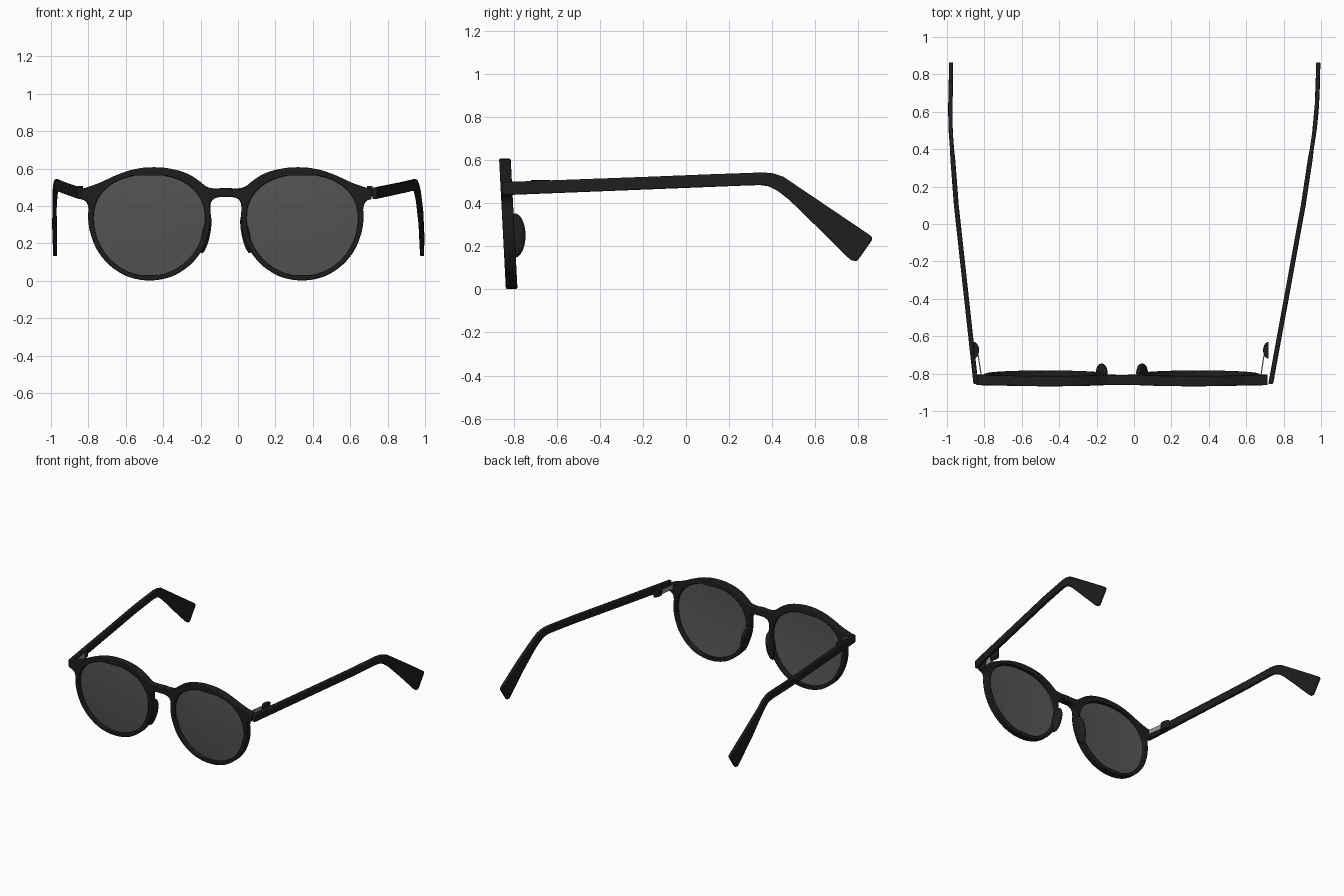
import bpy, bmesh, math
from mathutils import Matrix

if "Cube" in bpy.data.objects:
    bpy.data.objects.remove(bpy.data.objects["Cube"])

CX = -0.065          # symmetry axis of the front frame
SLOPE = 0.052        # forward tilt of the front


def material(name, col):
    m = bpy.data.materials.new(name)
    m.diffuse_color = col
    m.use_nodes = True
    m.node_tree.nodes["Principled BSDF"].inputs["Base Color"].default_value = m.diffuse_color
    return m


BLACK = material("black_acetate", (0.013, 0.013, 0.013, 1))
GLASS = material("dark_glass", (0.09, 0.09, 0.09, 0.9))
METAL = material("steel", (0.3, 0.3, 0.3, 1))


def finish(name, mesh, mat, bevel=0.0):
    ob = bpy.data.objects.new(name, mesh)
    bpy.context.scene.collection.objects.link(ob)
    mesh.materials.clear()
    mesh.materials.append(mat)
    if bevel:
        b = ob.modifiers.new("bevel", 'BEVEL')
        b.width, b.segments, b.limit_method = bevel, 2, 'ANGLE'
        b.angle_limit = math.radians(50)
        b.use_clamp_overlap = False
    bpy.ops.object.select_all(action='DESELECT')
    ob.select_set(True)
    bpy.context.view_layer.objects.active = ob
    bpy.ops.object.shade_smooth_by_angle(angle=math.radians(35))
    return ob


def from_bmesh(name, bm, mat, bevel=0.0):
    bmesh.ops.recalc_face_normals(bm, faces=bm.faces)
    me = bpy.data.meshes.new(name)
    bm.to_mesh(me)
    bm.free()
    return finish(name, me, mat, bevel)


def tilt(z):
    return -0.841 + (0.607 - z) * SLOPE


def lens_outline(side, n=48):
    pts = []
    for i in range(n):
        a = 2 * math.pi * i / n
        c, s = math.cos(a), math.sin(a)
        e = 2 / 2.2 if s > 0 else 1
        x = 0.409 + 0.298 * math.copysign(abs(c) ** e, c)
        z = 0.335 + (0.233 if s > 0 else 0.31) * math.copysign(abs(s) ** e, s)
        pts.append((CX + side * x, z))
    return pts


# Front frame: half outline from the bridge top, around the rim, to the bridge underside
half = [(0, .497), (.065, .494), (.10, .502), (.14, .532), (.20, .570), (.29, .598),
        (.39, .607), (.49, .596), (.58, .567), (.68, .522), (.78, .488), (.78, .437),
        (.752, .426), (.736, .395), (.737, .34), (.72, .24), (.665, .13), (.57, .045),
        (.49, .012), (.409, .002), (.325, .012), (.245, .045), (.15, .13), (.097, .24),
        (.08, .34), (.083, .39), (.074, .428), (.05, .444), (0, .447)]
outline = half + [(-x, z) for x, z in half[-2:0:-1]]

cu = bpy.data.curves.new("frame_outline", 'CURVE')
cu.dimensions, cu.fill_mode = '2D', 'BOTH'
cu.extrude, cu.resolution_u = 0.027, 4
sp = cu.splines.new('BEZIER')
sp.bezier_points.add(len(outline) - 1)
for p, (x, z) in zip(sp.bezier_points, outline):
    p.co = (x + CX, z, 0)
    p.handle_left_type = p.handle_right_type = 'VECTOR' if abs(x) > .77 else 'AUTO'
sp.use_cyclic_u = True
for side in (-1, 1):
    h = cu.splines.new('POLY')
    pts = lens_outline(side)
    h.points.add(len(pts) - 1)
    for p, (x, z) in zip(h.points, pts):
        p.co = (x, z, 0, 1)
    h.use_cyclic_u = True
tmp = bpy.data.objects.new("frame_outline", cu)
bpy.context.scene.collection.objects.link(tmp)
bpy.context.view_layer.update()
me = bpy.data.meshes.new_from_object(tmp.evaluated_get(bpy.context.evaluated_depsgraph_get()))
bpy.data.objects.remove(tmp)
bm = bmesh.new()
bm.from_mesh(me)
bmesh.ops.remove_doubles(bm, verts=bm.verts, dist=0.0005)
for v in bm.verts:
    x, z, d = v.co
    v.co = (x, tilt(z) - d, z)
from_bmesh("front_frame", bm, BLACK, 0.006)

# Temple side profile: upper edge (y, z) and lower edge (y, z)
stations = [(-.855, .498, -.855, .437), (-.2, .522, -.2, .463), (.1, .534, .1, .475),
            (.3, .541, .3, .483), (.35, .543, .345, .484), (.40, .540, .385, .478),
            (.45, .524, .425, .458), (.507, .486, .48, .415), (.66, .383, .60, .298),
            (.845, .258, .752, .148), (.862, .245, .77, .134), (.866, .232, .795, .131)]
spread = {-1: [(-.86, -.845), (.1, -.95), (.56, -.985), (.72, -.978), (.9, -.978)],
          1: [(-.86, .73), (.1, .905), (.55, .973), (.72, .983), (.9, .986)]}


def lerp_table(tab, y):
    for (y0, x0), (y1, x1) in zip(tab, tab[1:]):
        if y <= y1:
            return x0 + (x1 - x0) * (y - y0) / (y1 - y0)
    return tab[-1][1]


for side, label in ((-1, "left"), (1, "right")):
    # Temple arm
    bm = bmesh.new()
    rings = []
    for yt, zt, yb, zb in stations:
        w = 0.013 if yt < .4 else 0.011
        ring = [bm.verts.new((lerp_table(spread[side], y) + dx, y, z))
                for y, z, dx in ((yt, zt, -w), (yt, zt, w), (yb, zb, w), (yb, zb, -w))]
        if rings:
            for i in range(4):
                j = (i + 1) % 4
                bm.faces.new((rings[-1][i], rings[-1][j], ring[j], ring[i]))
        rings.append(ring)
    bm.faces.new(rings[0])
    bm.faces.new(rings[-1])
    from_bmesh(label + "_temple", bm, BLACK, 0.006)

    # Lens: shallow dome inside the rim
    bm = bmesh.new()
    cx, cz = CX + side * 0.409, 0.31
    prev = None
    for r in (1.01, .8, .55, .3):
        ring = [bm.verts.new((cx + (x - cx) * r, tilt(cz + (z - cz) * r) - .012 * (1 - r * r),
                              cz + (z - cz) * r)) for x, z in lens_outline(side)]
        if prev:
            for i in range(len(ring)):
                j = (i + 1) % len(ring)
                bm.faces.new((prev[i], prev[j], ring[j], ring[i]))
        prev = ring
    bm.faces.new(prev)
    from_bmesh(label + "_lens", bm, GLASS)

    # Nose pad on the inner edge of the rim
    bm = bmesh.new()
    bmesh.ops.create_uvsphere(bm, u_segments=20, v_segments=12, radius=1)
    bm.transform(Matrix.Translation((CX + side * .108, -.795, .25))
                 @ Matrix.Rotation(-side * .2, 4, 'Y')
                 @ Matrix.Diagonal((.024, .05, .105, 1)))
    from_bmesh(label + "_nose_pad", bm, BLACK)

    # Hinge knuckle (half-round barrel) and its thin metal leaf
    hx = -.858 if side < 0 else .72
    bm = bmesh.new()
    arc = [(hx - side * .03 * math.sin(math.pi * i / 10),
            -.675 - .045 * math.cos(math.pi * i / 10)) for i in range(11)]
    f = bm.faces.new([bm.verts.new((x, y, .45)) for x, y in arc])
    ext = bmesh.ops.extrude_face_region(bm, geom=[f])
    for v in ext["geom"]:
        if isinstance(v, bmesh.types.BMVert):
            v.co.z = .508
    from_bmesh(label + "_hinge", bm, BLACK, 0.003)

    bm = bmesh.new()
    bmesh.ops.create_cube(bm, size=1)
    bm.transform(Matrix.Translation((hx - side * .033, -.755, .475))
                 @ Matrix.Rotation(-side * .15, 4, 'Z')
                 @ Matrix.Diagonal((.006, .11, .035, 1)))
    from_bmesh(label + "_hinge_leaf", bm, METAL)
